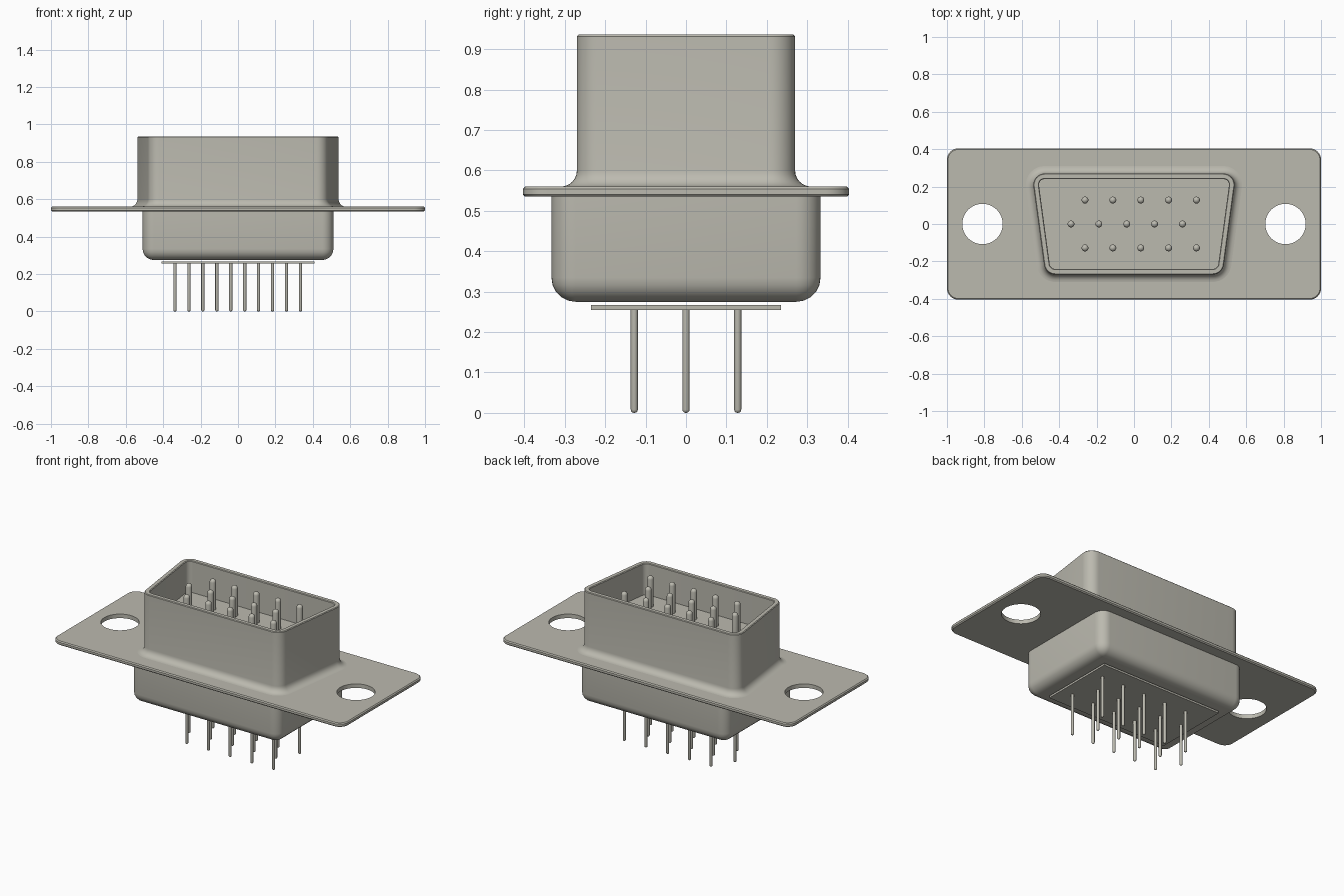
import bpy, bmesh
from math import sin, cos, pi, atan, radians

if "Cube" in bpy.data.objects:
    bpy.data.objects.remove(bpy.data.objects["Cube"], do_unlink=True)

metal = bpy.data.materials.new("warm grey metal")
metal.use_nodes = True
COLOUR = (0.50, 0.49, 0.43, 1)
metal.diffuse_color = COLOUR
metal.node_tree.nodes["Principled BSDF"].inputs["Base Color"].default_value = COLOUR


def outline(top, bottom, half_y, tilt=0.0):
    """Corner arcs (x, y, start, end) of a mirrored rounded trapezoid."""
    q = pi / 2
    return [(bottom, -half_y, -q, -tilt), (top, half_y, -tilt, q),
            (-top, half_y, q, pi + tilt), (-bottom, -half_y, pi + tilt, 3 * q)]


def loft(name, corners, sections, steps=8, cap_start=True, cap_end=True):
    """Skin a stack of (corner radius, z) outlines."""
    bm = bmesh.new()
    rings = []
    for r, z in sections:
        ring = []
        for x, y, a0, a1 in corners:
            for i in range(steps + 1):
                a = a0 + (a1 - a0) * i / steps
                ring.append(bm.verts.new((x + r * cos(a), y + r * sin(a), z)))
        rings.append(ring)
    n = len(rings[0])
    for lo, hi in zip(rings, rings[1:]):
        for i in range(n):
            j = (i + 1) % n
            bm.faces.new((lo[i], lo[j], hi[j], hi[i]))
    if cap_start:
        bm.faces.new(rings[0][::-1])
    if cap_end:
        bm.faces.new(rings[-1])
    bmesh.ops.remove_doubles(bm, verts=bm.verts, dist=0.00005)
    me = bpy.data.meshes.new(name)
    bm.to_mesh(me)
    bm.free()
    me.materials.append(metal)
    ob = bpy.data.objects.new(name, me)
    bpy.context.collection.objects.link(ob)
    return ob


def smooth(ob):
    bpy.ops.object.select_all(action="DESELECT")
    ob.select_set(True)
    bpy.context.view_layer.objects.active = ob
    bpy.ops.object.shade_smooth_by_angle(angle=radians(35))


def rounded(radius, z, inward, count=5):
    """Quarter-round of the given size at the lower end of a solid."""
    return [(radius - inward * (1 - sin(a)), z + inward * (1 - cos(a)))
            for a in (pi / 2 * i / count for i in range(count + 1))]


# Mounting flange with two screw holes
flange = loft("mounting_flange", outline(0.94, 0.94, 0.344),
              [(0.054, 0.535), (0.06, 0.541), (0.06, 0.554), (0.054, 0.56)])
for side in (-1, 1):
    bpy.ops.mesh.primitive_cylinder_add(vertices=48, radius=0.108, depth=0.2,
                                        location=(side * 0.81, 0, 0.55))
    cutter = bpy.context.object
    cutter.hide_render = True
    cutter.data.materials.append(metal)
    mod = flange.modifiers.new("screw_hole", "BOOLEAN")
    mod.operation = "DIFFERENCE"
    mod.solver = "EXACT"
    mod.object = cutter
    bpy.context.view_layer.objects.active = flange
    bpy.ops.object.modifier_apply(modifier=mod.name)
    bpy.data.objects.remove(cutter, do_unlink=True)
smooth(flange)

# D-shaped shell: flared foot, wall, rim and inner wall
d_shape = outline(0.478, 0.421, 0.21, atan(0.137))
foot = [(0.10 - 0.04 * sin(a), 0.60 - 0.04 * cos(a))
        for a in (pi / 2 * i / 6 for i in range(7))]
rim = [(0.06, 0.932), (0.056, 0.936), (0.034, 0.936), (0.03, 0.932), (0.03, 0.74)]
smooth(loft("shell", d_shape, foot + rim, cap_start=False))

# Rear body, rounded towards the bottom
smooth(loft("rear_body", outline(0.45, 0.45, 0.273),
            rounded(0.06, 0.275, 0.0595) + [(0.06, 0.54)]))

# Thin plate under the body
loft("pin_plate", outline(0.41, 0.41, 0.235), [(0.0002, 0.255), (0.0002, 0.267)])

# Three staggered rows of contact pins
for row, (y, start) in enumerate(((-0.128, -0.262), (0, -0.337), (0.128, -0.262))):
    for col in range(5):
        x = start + 0.149 * col
        spot = [(x, y, a0, a1) for _, _, a0, a1 in outline(0, 0, 0)]
        tail = rounded(0.0088, 0.0, 0.008, 3) + [(0.0088, 0.26)]
        smooth(loft(f"pin_tail_{row}_{col}", spot, tail, steps=4))
        tip = [(r, 0.927 - z) for r, z in rounded(0.0185, 0, 0.0175, 4)][::-1]
        smooth(loft(f"contact_pin_{row}_{col}", spot, [(0.0185, 0.73)] + tip, steps=4))
